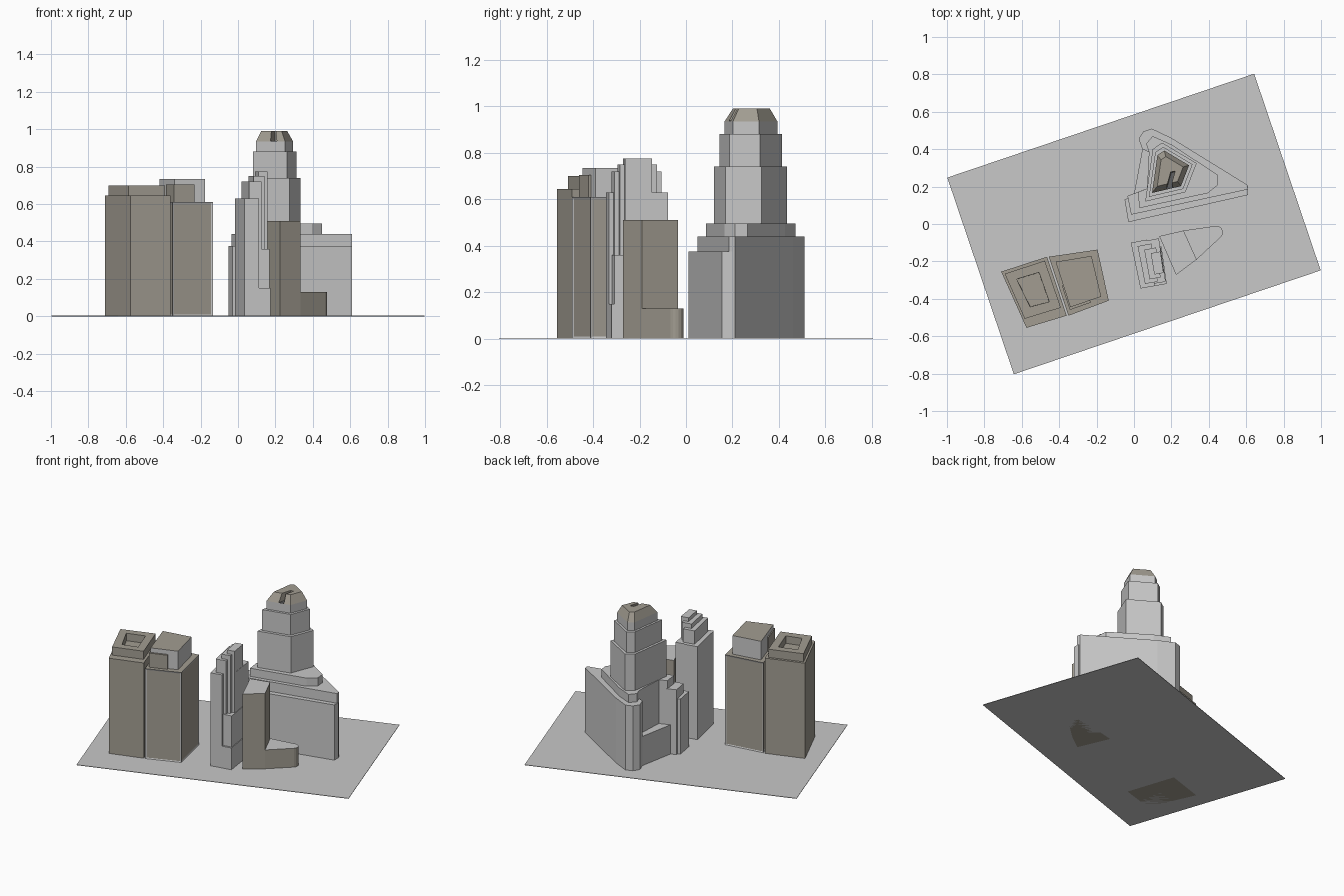
import bpy
import bmesh
from math import cos, sin, radians
from mathutils import Vector, Matrix

cube = bpy.data.objects.get("Cube")
if cube:
    bpy.data.objects.remove(cube)


def material(name, red, green, blue):
    mat = bpy.data.materials.new(name)
    mat.use_nodes = True
    colour = (red, green, blue, 1)
    mat.diffuse_color = colour
    mat.node_tree.nodes["Principled BSDF"].inputs["Base Color"].default_value = colour
    return mat


GREY = material("light grey", .58, .58, .58)
BROWN = material("warm brown grey", .36, .335, .285)
DARK = material("dark grey", .12, .12, .12)


def outline(*points):
    return [Vector(point) for point in points]


def scaled(loop, factor, centre):
    """Footprint shrunk towards a centre."""
    return [centre + (point - centre) * factor for point in loop]


def patch(quad, left, right, front, back):
    """Part of a four-sided footprint, given as fractions of its width and depth."""
    front_left, front_right, back_right, back_left = quad

    def inside(across, along):
        near = front_left.lerp(front_right, across)
        far = back_left.lerp(back_right, across)
        return near.lerp(far, along)

    return [inside(left, front), inside(right, front), inside(right, back), inside(left, back)]


def prism(name, loop, bottom, height, side=GREY, roof=None, top=None, pit=None, panel=None):
    """Extruded footprint; optional narrower top, roof pit and framed side panels."""
    bm = bmesh.new()
    low = [bm.verts.new((point.x, point.y, bottom)) for point in loop]
    high = [bm.verts.new((point.x, point.y, height)) for point in top or loop]
    bm.faces.new(low)
    lid = bm.faces.new(high)
    walls = []
    for i in range(len(low)):
        walls.append(bm.faces.new((low[i - 1], low[i], high[i], high[i - 1])))
    bmesh.ops.recalc_face_normals(bm, faces=bm.faces[:])
    lid.material_index = 1
    if pit:
        bmesh.ops.inset_individual(bm, faces=[lid], thickness=pit)
        bmesh.ops.inset_individual(bm, faces=[lid], thickness=.001, depth=-.05)
    if panel:
        bmesh.ops.inset_individual(bm, faces=walls, thickness=.014, depth=-.004)
        for wall in walls:
            wall.material_index = 2
    mesh = bpy.data.meshes.new(name)
    bm.to_mesh(mesh)
    bm.free()
    for mat in (side, roof or side, panel or side):
        mesh.materials.append(mat)
    obj = bpy.data.objects.new(name, mesh)
    bpy.context.collection.objects.link(obj)


# Ground: a turned rectangle
half_length, half_width = .866, .555
turn = Matrix.Rotation(radians(18.7), 2)
corners = outline((-half_length, -half_width), (half_length, -half_width),
                  (half_length, half_width), (-half_length, half_width))
prism("ground", [turn @ corner for corner in corners], 0, .003)

# Left block: brown body and a roof slab with a pit
left_plot = outline((-.575, -.555), (-.36, -.49), (-.465, -.175), (-.71, -.255))
prism("left_block", left_plot, 0, .645, BROWN)
prism("left_block_roof", patch(left_plot, .05, .93, .15, .95), .645, .7, BROWN, pit=.07)

# Right block: grey frame with brown panels, grey cap and brown roof box
right_plot = outline((-.35, -.49), (-.135, -.41), (-.195, -.137), (-.455, -.175))
prism("right_block", right_plot, 0, .61, GREY, BROWN, panel=BROWN)
prism("right_block_cap", patch(right_plot, .1, .85, .12, .9), .61, .735, GREY, BROWN)
prism("right_block_box", patch(right_plot, .07, .58, .08, .5), .61, .705, BROWN)

# Slim tower: two low corner steps, then terraces that climb inwards
slim_plot = outline((.035, -.345), (.175, -.32), (.14, -.07), (-.017, -.1))
prism("slim_low_step", patch(slim_plot, .2, 1, 0, .8), 0, .15)
prism("slim_middle_step", patch(slim_plot, .3, .97, .05, .8), 0, .36)
for level, height in enumerate((.63, .72, .75, .775)):
    footprint = patch(slim_plot, .2 * level, .55 + .13 * level, .08 * level, 1 - .1 * level)
    prism(f"slim_terrace_{level}", footprint, 0, height)
prism("slim_back_wall", patch(slim_plot, .1, .95, .25, .98), 0, .63)

# Wedge building with a low wing that ends in a round nose
wedge_back, wedge_side = outline((.265, -.035), (.335, -.19))
wedge_front = outline((.135, -.065), (.225, -.272))
prism("wedge_tower", wedge_front + [wedge_side, wedge_back], 0, .51, BROWN, GREY)
nose_centre, nose_radius = Vector((.44, -.045)), .035
nose = []
for angle in range(-40, 101, 20):
    direction = Vector((cos(radians(angle)), sin(radians(angle))))
    nose.append(nose_centre + direction * nose_radius)
prism("wedge_wing", [wedge_back, wedge_side] + nose, 0, .13, BROWN, GREY)

# Great tower base: low side court, front strip and two podium levels
prism("side_court", outline((0, .16), (.2, .2), (.2, .4), (.045, .4)), 0, .2)
prism("front_strip", outline((-.05, .13), (-.03, .01), (.61, .155), (.61, .2), (.1, .2)), 0, .375)
court_corners = outline((.08, .385), (.07, .19))
podium_front = outline((-.035, .15), (-.015, .05), (.61, .185), (.605, .21))
podium_back = outline((.2, .46), (.095, .51), (.05, .495), (.025, .455), (.045, .4))
prism("podium", podium_front + podium_back + court_corners, 0, .44)
upper_front = outline((.02, .17), (.03, .085), (.395, .165), (.45, .21), (.445, .265))
upper_back = outline((.2, .425), (.1, .47), (.065, .43))
prism("upper_podium", upper_front + upper_back + court_corners, .4, .495)

# Great tower shaft in three setbacks
shaft_plot = outline((.06, .12), (.275, .17), (.335, .325), (.15, .435), (.1, .4))
shaft_centre = Vector((.19, .285))
bottom = .44
for name, factor, height in (("lower", 1, .74), ("middle", .85, .88), ("upper", .72, .935)):
    setback = scaled(shaft_plot, factor, shaft_centre)
    prism(f"shaft_{name}", setback, bottom, height)
    bottom = height

# Tapered crown with a slot open to the front
front_left, front_right = setback[:2]
slot_left = front_left.lerp(front_right, .5)
slot_right = front_left.lerp(front_right, .72)
reach = Vector((.025, .09))
slot = [slot_left, slot_left + reach, slot_right + reach, slot_right]
crown = [front_left] + slot + setback[1:]
prism("crown", crown, bottom, .99, BROWN, top=scaled(crown, .7, shaft_centre))
prism("crown_slot_floor", slot, bottom, bottom + .003, DARK)
